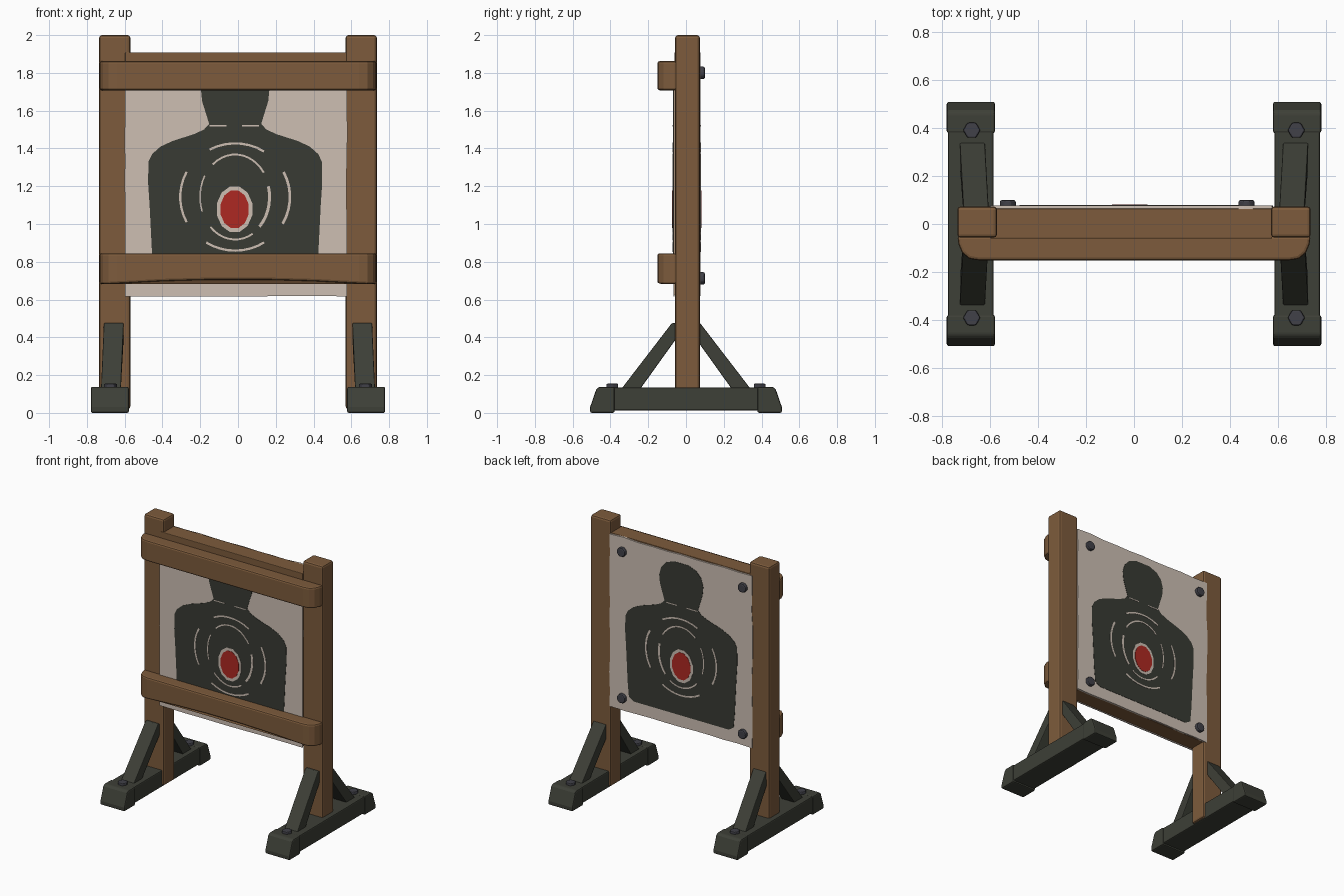
import bpy, bmesh, math, random

if "Cube" in bpy.data.objects:
    bpy.data.objects.remove(bpy.data.objects["Cube"])

random.seed(4)


def material(name, rgb):
    m = bpy.data.materials.new(name)
    m.diffuse_color = (*rgb, 1)
    m.use_nodes = True
    m.node_tree.nodes["Principled BSDF"].inputs["Base Color"].default_value = m.diffuse_color
    return m


WOOD = material("brown wood", (0.205, 0.105, 0.045))
DARK = material("dark green paint", (0.047, 0.050, 0.038))
PAPER = material("off white paper", (0.61, 0.52, 0.45))
INK = material("silhouette ink", (0.040, 0.043, 0.034))
RED = material("red centre", (0.42, 0.022, 0.016))
METAL = material("bolt metal", (0.052, 0.052, 0.065))


def finish(name, bm, mat, bevel=0.0, segments=2):
    bmesh.ops.recalc_face_normals(bm, faces=bm.faces[:])
    me = bpy.data.meshes.new(name)
    bm.to_mesh(me)
    bm.free()
    ob = bpy.data.objects.new(name, me)
    bpy.context.collection.objects.link(ob)
    me.materials.append(mat)
    if bevel:
        b = ob.modifiers.new("bevel", 'BEVEL')
        b.width = bevel
        b.segments = segments
        b.limit_method = 'ANGLE'
        b.angle_limit = math.radians(35)
    return ob


def add_prism(bm, pts, axis, lo, hi):
    """Extrude a 2D outline along an axis; outline uses the other two axes in order."""
    def co(p, t):
        c = list(p)
        c.insert("xyz".index(axis), t)
        return c
    a = [bm.verts.new(co(p, lo)) for p in pts]
    b = [bm.verts.new(co(p, hi)) for p in pts]
    bm.faces.new(a)
    bm.faces.new(b[::-1])
    for i in range(len(pts)):
        j = (i + 1) % len(pts)
        bm.faces.new((a[i], a[j], b[j], b[i]))


def prism(name, pts, axis, lo, hi, mat, bevel=0.0):
    bm = bmesh.new()
    add_prism(bm, pts, axis, lo, hi)
    return finish(name, bm, mat, bevel)


def box(name, x, y, z, mat, bevel=0.0):
    return prism(name, [(x[0], y[0]), (x[1], y[0]), (x[1], y[1]), (x[0], y[1])],
                 'z', z[0], z[1], mat, bevel)


def ellipse(cx, cz, rx, rz, n, turn=0.0):
    return [(cx + rx * math.cos(turn + 2 * math.pi * i / n),
             cz + rz * math.sin(turn + 2 * math.pi * i / n)) for i in range(n)]


# posts, feet, braces and foot bolts, mirrored left and right
for s, side in ((-1, "left"), (1, "right")):
    def span(a, b):
        return tuple(sorted((s * a, s * b)))
    box(side + "_post", span(0.57, 0.735), (-0.057, 0.073), (0.02, 2.0), WOOD, 0.014)
    box(side + "_foot_beam", span(0.584, 0.773), (-0.40, 0.40), (0.012, 0.135), DARK, 0.008)
    for d, end in ((-1, "front"), (1, "back")):
        prism(f"{side}_{end}_foot_cap",
              [(d * 0.378, 0), (d * 0.508, 0), (d * 0.508, 0.03), (d * 0.475, 0.125),
               (d * 0.46, 0.138), (d * 0.378, 0.138)],
              'x', *span(0.578, 0.779), DARK, 0.009)
        # brace leaning from the foot up to the post
        brace = prism(f"{side}_{end}_brace",
                      [(d * 0.05, 0.475), (d * 0.075, 0.475), (d * 0.34, 0.13),
                       (d * 0.24, 0.13), (d * 0.05, 0.395)],
                      'x', *span(0.62, 0.725), DARK, 0.005)
        for v in brace.data.vertices:
            if v.co.z > 0.3:
                v.co.x -= s * 0.015
        prism(f"{side}_{end}_foot_bolt", ellipse(s * 0.675, d * 0.39, 0.036, 0.036, 6),
              'z', 0.13, 0.155, METAL, 0.006)


# front rails with rounded ends
def rail(name, z0, z1, sag):
    half = [(0.735, -0.05), (0.73, -0.085), (0.715, -0.12), (0.685, -0.145)]
    front = [(x, -0.152) for x in (0.64, 0.4, 0.15, -0.15, -0.4, -0.64)]
    back = [(x, -0.05) for x in (-0.64, -0.4, -0.15, 0.15, 0.4, 0.64)]
    pts = half + front + [(-x, y) for x, y in half[::-1]] + back
    ob = prism(name, pts, 'z', z0, z1, WOOD, 0.012)
    for v in ob.data.vertices:       # worn hollow along the lower edge
        if v.co.z < (z0 + z1) / 2:
            v.co.z += sag * max(0.0, 1 - (abs(v.co.x) / 0.68) ** 2)
    return ob


rail("upper_rail", 1.708, 1.862, 0.0)
rail("lower_rail", 0.682, 0.845, 0.024)

# wooden backing board between the posts
box("backing_board", (-0.597, 0.575), (-0.061, 0.064), (0.622, 1.908), WOOD, 0.004)


# paper sheets with slightly ragged edges
def sheet_outline(x0, x1, z0, z1, wobble):
    corners = [(x0, z0), (x1, z0), (x1, z1), (x0, z1)]
    out = []
    for i in range(4):
        (ax, az), (bx, bz) = corners[i], corners[(i + 1) % 4]
        for k in range(10):
            t = k / 10
            w = random.uniform(-wobble, wobble) if k else 0
            out.append((ax + (bx - ax) * t + w * (i % 2), az + (bz - az) * t + w * (1 - i % 2)))
    return out


prism("front_paper", sheet_outline(-0.599, 0.577, 0.617, 1.80, 0.002), 'y', -0.067, -0.060, PAPER)
prism("back_paper", sheet_outline(-0.597, 0.575, 0.622, 1.902, 0.005), 'y', 0.062, 0.076, PAPER)

# silhouette: half outline (distance from centre line, height), mirrored
CX, CZ = -0.015, 1.078
HALF = [(0.39, 0.71), (0.43, 0.735), (0.44, 0.84), (0.453, 1.1), (0.461, 1.22), (0.459, 1.33),
        (0.44, 1.37), (0.395, 1.41), (0.33, 1.44), (0.22, 1.475), (0.165, 1.50), (0.138, 1.53),
        (0.15, 1.57), (0.175, 1.65), (0.181, 1.71), (0.165, 1.77), (0.125, 1.815), (0.06, 1.84)]
FIGURE = [(CX + x, z) for x, z in HALF] + [(CX - x, z) for x, z in HALF[::-1]]
FRONT_FIGURE = [(x, min(z, 1.79)) for x, z in FIGURE if z < 1.8]


def add_arc(bm, rx, rz, width, a0, a1, lo, hi):
    n = max(3, int(abs(a1 - a0) / 8))
    angs = [math.radians(a0 + (a1 - a0) * i / n) for i in range(n + 1)]
    outer = [(CX + rx * math.cos(a), CZ + 0.065 + rz * math.sin(a)) for a in angs]
    inner = [(CX + (rx - width) * math.cos(a), CZ + 0.065 + (rz - width) * math.sin(a)) for a in angs]
    for i in range(n):
        add_prism(bm, [outer[i], outer[i + 1], inner[i + 1], inner[i]], 'y', lo, hi)


# worn scoring arcs: radius x, radius z, line width, start and end angle
ARCS = [(0.295, 0.29, 0.012, 58, 118), (0.297, 0.29, 0.014, -30, 28), (0.297, 0.29, 0.012, 152, 208),
        (0.295, 0.29, 0.012, 238, 302), (0.19, 0.23, 0.016, -45, 15), (0.19, 0.23, 0.008, 150, 200),
        (0.19, 0.23, 0.010, 35, 130), (0.19, 0.23, 0.010, 225, 300)]

for side, y, d, fig in (("front", -0.067, -1, FRONT_FIGURE), ("back", 0.076, 1, FIGURE)):
    prism(side + "_silhouette", fig, 'y', y - d * 0.001, y + d * 0.002, INK)
    bm = bmesh.new()
    for a in ARCS:
        add_arc(bm, *a, y, y + d * 0.004)
    # short scratches across the neck
    for x0, x1 in ((-0.15, -0.06), (0.02, 0.11)):
        add_prism(bm, [(x0, 1.517), (x1, 1.517), (x1, 1.524), (x0, 1.524)], 'y', y, y + d * 0.004)
    finish(side + "_scoring_lines", bm, PAPER)
    prism(side + "_centre_border", ellipse(CX - 0.003, CZ, 0.097, 0.125, 12, math.pi / 12),
          'y', y, y + d * 0.004, PAPER)
    prism(side + "_red_centre", ellipse(CX - 0.003, CZ, 0.077, 0.103, 12, math.pi / 12),
          'y', y, y + d * 0.006, RED)

# bolts holding the sheet at the back corners
for x in (-0.525, 0.468):
    for z in (0.712, 1.80):
        prism("sheet_bolt", ellipse(x, z, 0.036, 0.036, 8, math.pi / 8),
              'y', 0.06, 0.10, METAL, 0.009)
